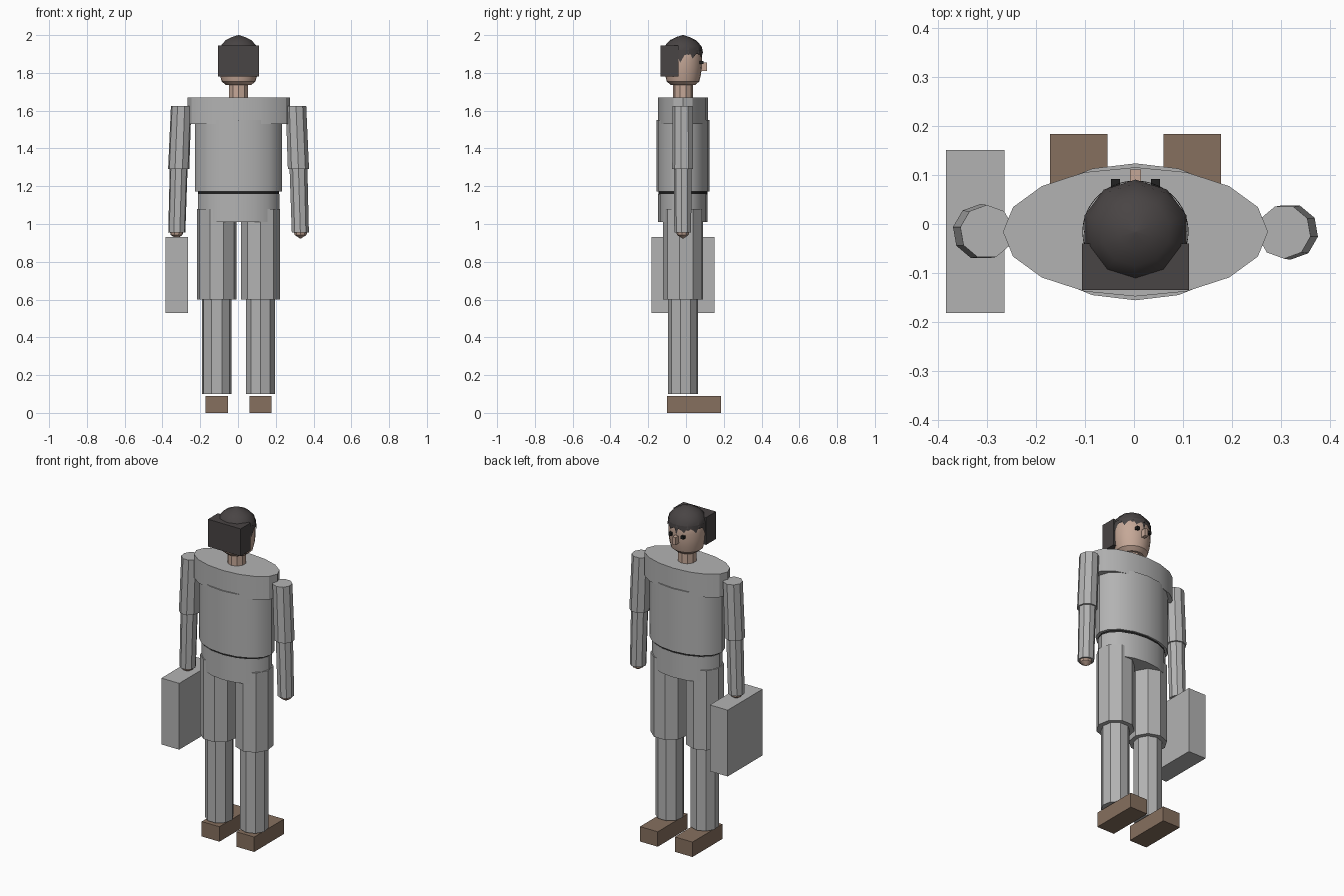
import bpy, bmesh, math

cube = bpy.data.objects.get("Cube")
if cube:
    bpy.data.objects.remove(cube, do_unlink=True)


def material(name, rgb):
    m = bpy.data.materials.new(name)
    m.use_nodes = True
    m.diffuse_color = (*rgb, 1)
    m.node_tree.nodes["Principled BSDF"].inputs["Base Color"].default_value = (*rgb, 1)
    return m


GREY = material("grey_cloth", (0.45, 0.45, 0.45))
SKIN = material("skin", (0.56, 0.39, 0.31))
HAIR = material("dark_hair", (0.066, 0.058, 0.058))
SHOE = material("brown_leather", (0.24, 0.16, 0.113))
BLACK = material("black", (0.015, 0.015, 0.015))

CX, CY = 0.003, -0.016  # axis of the body


def finish(name, bm, mat):
    me = bpy.data.meshes.new(name)
    bm.to_mesh(me)
    bm.free()
    me.materials.append(mat)
    ob = bpy.data.objects.new(name, me)
    bpy.context.collection.objects.link(ob)
    bpy.ops.object.select_all(action="DESELECT")
    ob.select_set(True)
    bpy.context.view_layer.objects.active = ob
    bpy.ops.object.shade_smooth_by_angle(angle=math.radians(30))
    return ob


def loft(name, mat, n, rings, phase=90):
    """Closed solid through level rings (x, y, z, rx, ry), lowest first."""
    bm = bmesh.new()
    loops = []
    for x, y, z, rx, ry in rings:
        angles = [math.radians(phase) + math.tau * i / n for i in range(n)]
        loops.append([bm.verts.new((x + rx * math.cos(a), y + ry * math.sin(a), z)) for a in angles])
    for lo, hi in zip(loops, loops[1:]):
        for i in range(n):
            j = (i + 1) % n
            bm.faces.new((lo[i], lo[j], hi[j], hi[i]))
    bm.faces.new(loops[0][::-1])
    bm.faces.new(loops[-1])
    return finish(name, bm, mat)


def box(name, mat, x0, x1, y0, y1, z0, z1):
    bm = bmesh.new()
    bmesh.ops.create_cube(bm, size=1)
    for v in bm.verts:
        v.co = (x1 if v.co.x > 0 else x0, y1 if v.co.y > 0 else y0, z1 if v.co.z > 0 else z0)
    return finish(name, bm, mat)


def body(name, mat, z0, z1, rx, ry):
    loft(name, mat, 16, [(CX, CY, z0, rx, ry), (CX, CY, z1, rx, ry)])


# Trunk
body("hips", GREY, 1.01, 1.16, 0.216, 0.131)
body("belt", BLACK, 1.155, 1.18, 0.214, 0.130)
body("torso", GREY, 1.172, 1.55, 0.231, 0.140)
body("shoulders", GREY, 1.53, 1.67, 0.271, 0.132)

# Limbs, one set per side
for side, s, phase in (("left", 1, -90), ("right", -1, 90)):
    def limb(part, mat, rings):
        loft(f"{side}_{part}", mat, 9,
             [(CX + s * x, CY, z, r, r) for x, z, r in rings], phase)

    limb("thigh", GREY, [(0.116, 0.6, 0.106), (0.116, 1.08, 0.106)])
    limb("shin", GREY, [(0.116, 0.1, 0.079), (0.116, 0.61, 0.079)])
    limb("upper_arm", GREY, [(0.317, 1.29, 0.057), (0.304, 1.625, 0.055)])
    limb("forearm", GREY, [(0.327, 0.955, 0.046), (0.317, 1.3, 0.048)])
    limb("hand", SKIN, [(0.328, 0.924, 0.004), (0.328, 0.942, 0.032), (0.328, 0.975, 0.04)])
    cx = CX + s * 0.116
    box(f"{side}_shoe", SHOE, cx - 0.059, cx + 0.059, -0.10, 0.184, 0, 0.09)

# Case carried at the right hand
box("case", GREY, -0.384, -0.265, -0.182, 0.151, 0.53, 0.93)

# Neck and head
loft("neck", SKIN, 10, [(CX, CY, 1.66, 0.052, 0.052), (CX, CY, 1.76, 0.052, 0.052)])
head_profile = [(1.735, 0.066), (1.755, 0.090), (1.79, 0.099), (1.83, 0.104),
                (1.87, 0.105), (1.91, 0.102), (1.945, 0.085)]
loft("head", SKIN, 20, [(CX, CY, z, r, r * 0.96) for z, r in head_profile])

# Faceted hair cap, bun block and ragged fringe
cap_profile = [(1.905, 0.110), (1.94, 0.102), (1.973, 0.072), (1.99, 0.036), (2.0, 0.002)]
loft("hair_cap", HAIR, 10, [(CX, CY, z, r, r * 0.97) for z, r in cap_profile])
box("hair_back", HAIR, -0.106, 0.112, -0.135, -0.04, 1.78, 1.945)

bm = bmesh.new()
drops = [0.045, 0.05, 0.012, 0.01, 0.03, 0.006, 0.012, 0.026, 0.008]
cols = 36
prev = None
for i in range(cols + 1):
    a = math.radians(-20 + 220 * i / cols)
    k = min(i, cols - i) // 2
    drop = drops[k % len(drops)] if i % 2 == 0 else 0.6 * drops[k % len(drops)]
    c, d = math.cos(a), math.sin(a)
    pair = [bm.verts.new((CX + r * c, CY + 0.965 * r * d, z))
            for r, z in ((0.1085, 1.905 - drop), (0.107, 1.92))]
    if prev:
        bm.faces.new((prev[0], pair[0], pair[1], prev[1]))
    prev = pair
finish("hair_fringe", bm, HAIR)

# Face
box("nose", SKIN, CX - 0.011, CX + 0.011, 0.07, 0.111, 1.81, 1.855)
for side, s in (("left", 1), ("right", -1)):
    x = CX + s * 0.041
    box(f"{side}_eye", BLACK, x - 0.009, x + 0.009, 0.083 - 0.012, 0.092, 1.846, 1.864)
